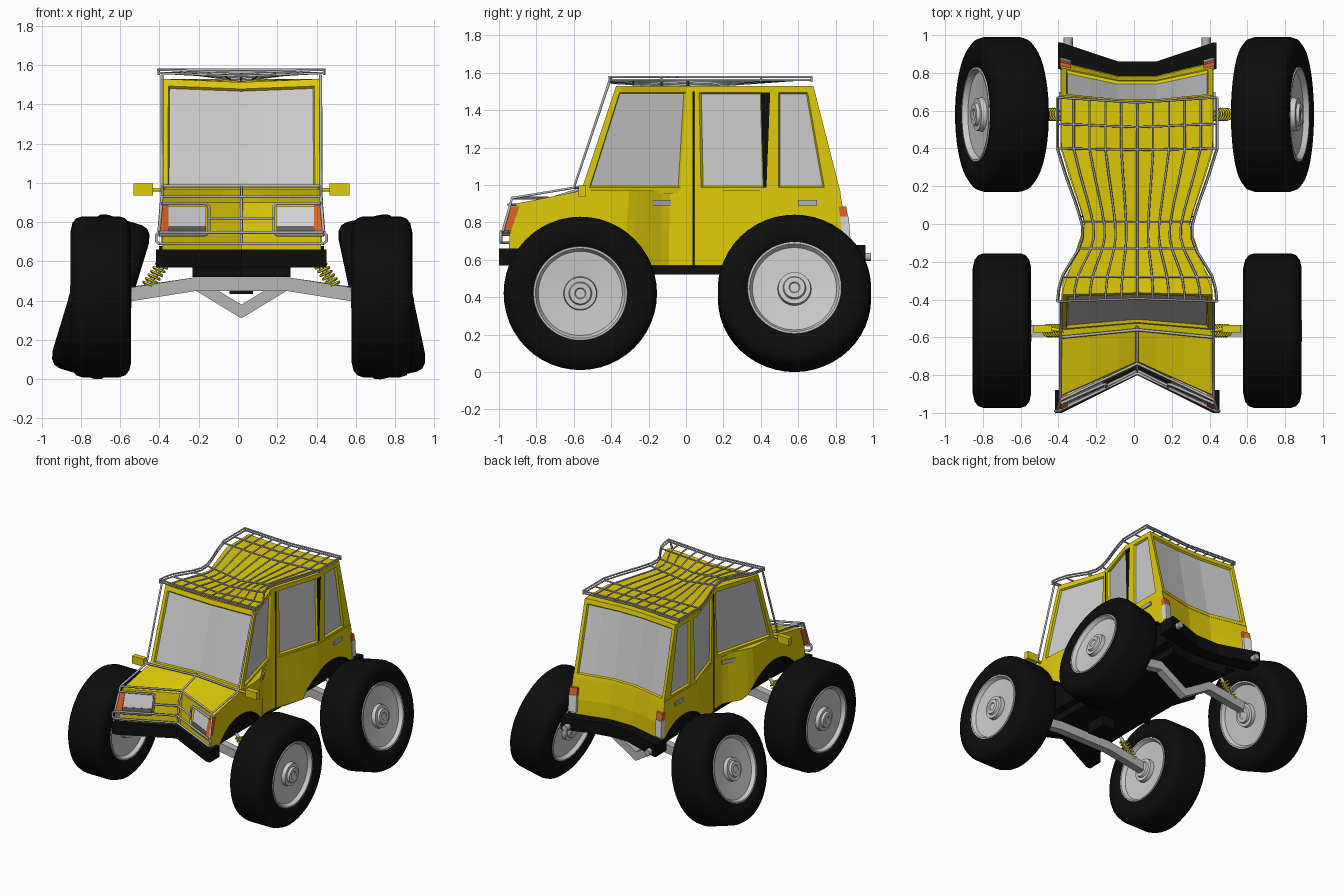
import bpy, bmesh, math
from mathutils import Matrix, Vector

if "Cube" in bpy.data.objects:
    bpy.data.objects.remove(bpy.data.objects["Cube"])

CX = 0.017  # the body sits slightly off centre


def material(name, r, g, b):
    m = bpy.data.materials.new(name)
    m.use_nodes = True
    m.diffuse_color = (r, g, b, 1)
    m.node_tree.nodes["Principled BSDF"].inputs["Base Color"].default_value = (r, g, b, 1)
    return m


YELLOW = material("body yellow", 0.74, 0.6, 0.002)
BLACK = material("rubber black", 0.004, 0.004, 0.004)
GLASS = material("window grey", 0.6, 0.6, 0.6)
RIM = material("rim grey", 0.6, 0.6, 0.6)
STEEL = material("tube grey", 0.47, 0.47, 0.47)
ORANGE = material("lamp orange", 0.75, 0.13, 0.02)
WHITE = material("lamp white", 0.7, 0.7, 0.72)
DARK = material("lamp dark grey", 0.16, 0.16, 0.16)


def interp(t, table):
    """Piecewise linear lookup."""
    if t <= table[0][0]:
        return table[0][1]
    for (a, u), (b, v) in zip(table, table[1:]):
        if t <= b:
            return u + (v - u) * (t - a) / (b - a)
    return table[-1][1]


WAIST = [(-.42, 1), (-.3, .97), (-.2, .83), (-.1, .68), (0, .69), (.1, .76), (.25, .89), (.4, 1)]


def squeeze(x, y, z):
    """Pinch the waist, push in nose and tail, sag the roof."""
    inner = 1 - min(1, abs(x) / .4)
    nose = inner * interp(y, [(-.95, .2), (-.6, .04), (-.3, 0)])
    tail = min(1, inner / .75) * interp(y, [(.3, 0), (.7, .03), (.95, .1)])
    sag = inner * interp(y, [(-.4, .015), (0, .04), (.6, 0)]) if z > 1.4 else 0
    return Vector((x * interp(y, WAIST) + CX, y + nose - tail, z - sag))


def finish(name, bm, mats, smooth=False):
    me = bpy.data.meshes.new(name)
    bm.to_mesh(me)
    bm.free()
    for m in mats:
        me.materials.append(m)
    ob = bpy.data.objects.new(name, me)
    bpy.context.collection.objects.link(ob)
    if smooth:
        activate(ob)
        bpy.ops.object.shade_smooth_by_angle(angle=math.radians(35))
    return ob


def activate(ob):
    bpy.ops.object.select_all(action='DESELECT')
    ob.select_set(True)
    bpy.context.view_layer.objects.active = ob


def loft(name, levels, xs, mats, tint=None, pane=None):
    """Closed block: levels are lists of (y, z), repeated at every x station."""
    bm, cache, groups = bmesh.new(), {}, {}
    n = (len(levels[0]) - 1, len(levels) - 1, len(xs) - 1)

    def vert(key):
        if key not in cache:
            i, j, k = key
            cache[key] = bm.verts.new(squeeze(xs[k], *levels[j][i]))
        return cache[key]

    for ax in range(3):
        u, w = [q for q in range(3) if q != ax]
        for end in (0, 1):
            for a in range(n[u]):
                for b in range(n[w]):
                    quad = []
                    for da, db in ((0, 0), (1, 0), (1, 1), (0, 1)):
                        key = [0, 0, 0]
                        key[ax], key[u], key[w] = end * n[ax], a + da, b + db
                        quad.append(vert(tuple(key)))
                    f = bm.faces.new(quad)
                    f.material_index = tint(ax, end, a, b) if tint else 0
                    group = pane(ax, end, a, b) if pane else None
                    if group is not None:
                        groups.setdefault(group, []).append(f)
    bmesh.ops.recalc_face_normals(bm, faces=bm.faces[:])
    for faces in groups.values():
        bmesh.ops.inset_region(bm, faces=faces, thickness=.008, depth=-.015, use_even_offset=True)
        for f in faces:
            f.material_index = 1
    return finish(name, bm, mats)


def box(name, x, y, z, mat, lean=0):
    xs = sorted({x[0], x[1]} | {c for c in (-.4, -.1, 0, .1, .4) if x[0] < c < x[1]})
    levels = [[(v + s, h) for v in y] for h, s in zip(z, (0, lean))]
    return loft(name, levels, xs, [mat])


def pair(name, x, y, z, mat, lean=0):
    box(name + "_left", x, y, z, mat, lean)
    box(name + "_right", (-x[1], -x[0]), y, z, mat, lean)


def tubes(name, paths, radius, mat, bend=True):
    cu = bpy.data.curves.new(name, 'CURVE')
    cu.dimensions = '3D'
    cu.bevel_depth, cu.bevel_resolution, cu.use_fill_caps = radius, 1, True
    for path in paths:
        sp = cu.splines.new('POLY')
        sp.points.add(len(path) - 1)
        for p, co in zip(sp.points, path):
            p.co = (*(squeeze(*co) if bend else Vector(co) + Vector((CX, 0, 0))), 1)
    cu.materials.append(mat)
    ob = bpy.data.objects.new(name, cu)
    bpy.context.collection.objects.link(ob)
    activate(ob)
    bpy.ops.object.convert(target='MESH')


def both(path):
    return [path, [(-x, y, z) for x, y, z in path]]


# Lower body with wheel arches and a raked nose
def sill(y):
    arch = [.45 + math.sqrt(.33 ** 2 - (y - c) ** 2) for c in (-.565, .58) if abs(y - c) < .33]
    return max([.57] + arch)


def deck(y):
    return interp(y, [(-.95, .9), (-.58, .97)])


ys = [-.95 + 1.81 * i / 40 for i in range(41)]
XS = [-.405, -.25, -.1, 0, .1, .25, .405]
loft("lower_body", [[(y, sill(y)) for y in ys],
                    [(y * .993, (sill(y) + deck(y)) / 2) for y in ys],
                    [(y * .955, deck(y)) for y in ys]], XS, [YELLOW, BLACK],
     tint=lambda ax, end, a, b: int(ax == 1 and end == 0))

# Cabin with recessed windows between the pillars
low = [-.555, -.516, -.03, .08, .415, .43, .495, .74, .82]
top = [-.385, -.355, 0, .07, .40, .45, .495, .65, .69]


def cabin_level(z):
    t = (z - .985) / .51
    return [(a + (b - a) * t, z) for a, b in zip(low, top)]


def window(ax, end, a, b):
    if ax == 2 and b == 1:
        if a == 4:
            return None if end else (end, 3)
        return (end, a) if a in (1, 3, 6) else None
    if ax == 0 and a == 1 and 0 < b < 7:
        return ("end", end)


loft("cabin", [cabin_level(z) for z in (.955, .985, 1.495, 1.53)],
     [-.4, -.375, -.25, -.1, 0, .1, .25, .375, .4], [YELLOW, GLASS, BLACK],
     tint=lambda ax, end, a, b: 2 if (ax, end, a, b) == (2, 1, 4, 1) else 0, pane=window)

# Door seams, handles and mirrors
tubes("door_seams", both([(.404, .04, .57), (.404, .04, .97), (.4, .04, 1.5)]), .006, BLACK)
pair("front_handle", (.4, .415), (-.18, -.08), (.89, .92), STEEL)
pair("rear_handle", (.4, .415), (.60, .70), (.89, .92), STEEL)
pair("mirror", (.45, .55), (-.575, -.535), (.937, .997), YELLOW)
tubes("mirror_arms", both([(.39, -.565, .965), (.47, -.555, .965)]), .01, YELLOW)

# Bumpers, lamps and tow stubs
box("front_bumper", (-.435, .435), (-1.0, -.88), (.57, .66), BLACK)
box("rear_bumper", (-.42, .42), (.82, .96), (.585, .68), BLACK)
pair("indicator", (.37, .412), (-.98, -.935), (.755, .885), ORANGE, .045)
pair("headlight", (.18, .37), (-.965, -.9), (.78, .88), WHITE, .03)
pair("headlight_base", (.18, .37), (-.968, -.9), (.745, .78), DARK)
pair("tail_lamp", (.35, .41), (.825, .866), (.83, .885), ORANGE, -.01)
pair("reverse_lamp", (.35, .41), (.835, .88), (.70, .83), WHITE, -.01)
tubes("tow_stubs", both([(.365, .93, .615), (.365, 1.0, .615)]), .025, STEEL)

# Chassis, wheel wells and sump
box("chassis", (-.25, .25), (-.82, .8), (.52, .6), BLACK)
box("front_wheel_well", (-.33, .33), (-.88, -.25), (.575, .79), BLACK)
box("rear_wheel_well", (-.33, .33), (.25, .8), (.575, .79), BLACK)
box("sump", (-.06, .06), (-.45, -.27), (.435, .53), BLACK)

# Tube guard over nose, bonnet and windscreen pillars
guard = both([(.405, -.41, 1.55), (.405, -.60, .985), (.405, -.93, .93), (.42, -.98, .75)])
guard += both([(.405, -.95, .895), (.18, -.96, .895), (.165, -.965, .88),
               (.165, -.98, .75), (.18, -.98, .735), (.42, -.985, .735)])
guard += [[(0, -.58, .985), (0, -.92, .925), (0, -.97, .85), (0, -.985, .69)],
          [(-.165, -.975, .82), (0, -.975, .82), (.165, -.975, .82)],
          [(-.405, -.6, .985), (0, -.6, .985), (.405, -.6, .985)],
          [(-.405, -.93, .93), (0, -.93, .93), (.405, -.93, .93)]]
for h in (.69, .748):
    guard.append([(-.42, -.99, h), (0, -.99, h), (.42, -.99, h)])
guard += both([(.42, -.99, .69), (.434, -.99, .705), (.434, -.99, .735), (.42, -.99, .748)])
tubes("nose_guard", guard, .008, STEEL)

# Roof rack
rack_y = [-.41 + 1.08 * i / 16 for i in range(17)]
rack = [[(.42 * k / 5, y, 1.56) for y in rack_y] for k in range(-5, 6)]
rack += both([(.425, y, 1.577) for y in rack_y])
rack += [[(-.42, y, 1.56), (0, y, 1.56), (.42, y, 1.56)]
         for y in (-.41, -.28, -.13, .01, .40, .53, .67)]
rack += [[(-.425, y, 1.577), (0, y, 1.577), (.425, y, 1.577)] for y in (-.41, .67)]
for y in (-.41, -.13, .4, .67):
    rack += both([(.422, y, 1.55), (.422, y, 1.58)])
tubes("roof_rack", rack, .006, STEEL)


# Axle beams and coil springs
def beam(name, y, path):
    bm, rows = bmesh.new(), []
    for x, z in path:
        rows.append([bm.verts.new((x + CX, y + dy, z + dz))
                     for dy, dz in ((-.03, -.035), (.03, -.035), (.03, .035), (-.03, .035))])
    for a, b in zip(rows, rows[1:]):
        for i in range(4):
            bm.faces.new((a[i], a[i - 1], b[i - 1], b[i]))
    bm.faces.new(rows[0])
    bm.faces.new(rows[-1])
    bmesh.ops.recalc_face_normals(bm, faces=bm.faces[:])
    finish(name, bm, [STEEL])


beam("front_axle", -.565, [(-.64, .42), (-.23, .485), (.23, .485), (.64, .42)])
beam("rear_axle", .58, [(-.64, .425), (-.23, .485), (0, .345), (.23, .485), (.64, .425)])
for label, y in (("front", -.565), ("rear", .58)):
    a, b = Vector((.48, y, .47)), Vector((.39, y, .6))
    axis = (b - a).normalized()
    side = axis.cross(Vector((0, 1, 0)))
    coil = []
    for i in range(85):
        t = i / 84 * 14 * math.pi
        coil.append(tuple(a.lerp(b, i / 84) + .03 * (side * math.cos(t) + Vector((0, math.sin(t), 0)))))
    tubes(label + "_springs", both(coil), .006, YELLOW, bend=False)
    tubes(label + "_struts", both([(.53, y, .42), (.36, y, .62)]), .012, STEEL, bend=False)


# Wheels turned from a profile
def lathe(name, profile, mat, matrix):
    bm = bmesh.new()
    vs = [bm.verts.new((x, 0, r)) for x, r in profile]
    edges = [bm.edges.new(e) for e in zip(vs, vs[1:])]
    bmesh.ops.spin(bm, geom=vs + edges, cent=(0, 0, 0), axis=(1, 0, 0),
                   angle=2 * math.pi, steps=48, use_duplicate=False)
    bmesh.ops.remove_doubles(bm, verts=bm.verts[:], dist=.0005)
    bmesh.ops.recalc_face_normals(bm, faces=bm.faces[:])
    bm.transform(matrix)
    finish(name, bm, [mat], smooth=True)


half = [(.12, .235), (.14, .25), (.154, .285), (.155, .33), (.145, .375), (.125, .4), (.095, .41)]
tyre = half + [(-x, r) for x, r in reversed(half)] + half[:1]
face = [(.135, .253), (.148, .25), (.148, .24), (.12, .225), (.11, .09),
        (.14, .086), (.14, .062), (.157, .056), (.157, .03), (.15, .025), (.15, 0)]
rim = [(-x, r) for x, r in reversed(face)] + face
for label, side, y, camber in (("front_left", 1, -.565, 0), ("front_right", -1, -.565, 0),
                               ("rear_left", 1, .58, 12), ("rear_right", -1, .58, 17)):
    place = (Matrix.Translation((CX + side * .716, y, .42))
             @ Matrix.Rotation(-side * math.radians(camber), 4, 'Y')
             @ Matrix.Rotation(0 if side > 0 else math.pi, 4, 'Z'))
    lathe(label + "_tyre", tyre, BLACK, place)
    lathe(label + "_rim", rim, RIM, place)
